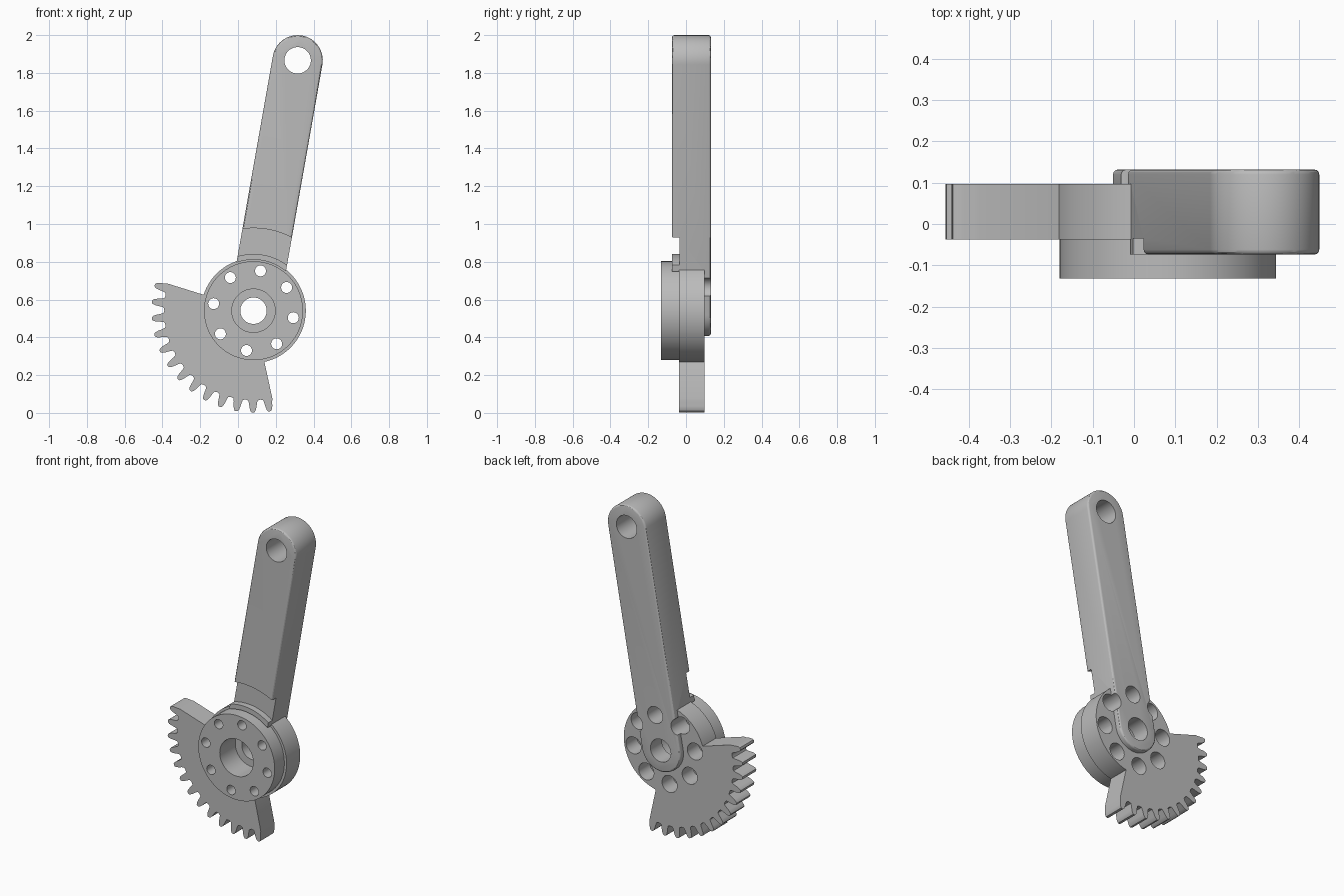
import bpy
import bmesh
from math import sin, cos, asin, radians, degrees, pi
from mathutils import Matrix

if "Cube" in bpy.data.objects:
    bpy.data.objects.remove(bpy.data.objects["Cube"])

# One grey for the whole part
grey = bpy.data.materials.new("plain grey")
grey.use_nodes = True
grey.diffuse_color = (0.5, 0.5, 0.5, 1)
grey.node_tree.nodes["Principled BSDF"].inputs["Base Color"].default_value = (0.5, 0.5, 0.5, 1)

# Main sizes, with the hub axis at the origin and the arm pointing up
HUB_X, HUB_Z, TILT = 0.082, 0.541, 10
ARM_LEN, ARM_R = 1.346, 0.133
FRONT, BACK = -0.132, 0.132
ARM_FRONT, MID_FRONT, MID_BACK = -0.074, -0.037, 0.097
DISC_R, RING_R, LIP_R, STEP_R = 0.262, 0.277, 0.30, 0.437
BORE_R, BOLT_CIRCLE = 0.07, 0.214
ROOT_R, TIP_R, TEETH, PITCH = 0.472, 0.54, 13, 360 / 38


def polar(r, deg):
    return r * cos(radians(deg)), r * sin(radians(deg))


def arc(r, a, b, n, cx=0, cz=0):
    pts = [polar(r, a + (b - a) * i / n) for i in range(n + 1)]
    return [(x + cx, z + cz) for x, z in pts]


def finish(name, bm):
    bmesh.ops.recalc_face_normals(bm, faces=bm.faces)
    mesh = bpy.data.meshes.new(name)
    bm.to_mesh(mesh)
    bm.free()
    mesh.materials.append(grey)
    obj = bpy.data.objects.new(name, mesh)
    bpy.context.collection.objects.link(obj)
    return obj


def prism(name, outline, y0, y1):
    """Extrude an x-z outline from y0 to y1."""
    bm = bmesh.new()
    face = bm.faces.new([bm.verts.new((x, y0, z)) for x, z in outline])
    out = bmesh.ops.extrude_face_region(bm, geom=[face])["geom"]
    moved = [g for g in out if isinstance(g, bmesh.types.BMVert)]
    bmesh.ops.translate(bm, verts=moved, vec=(0, y1 - y0, 0))
    return finish(name, bm)


def turned(name, profile, cx=0, cz=0, n=48):
    """Solid of revolution about y from (radius, y) steps."""
    bm = bmesh.new()
    rings = []
    for r, y in profile:
        pts = arc(r, 0, 360 - 360 / n, n - 1, cx, cz)
        rings.append([bm.verts.new((x, y, z)) for x, z in pts])
    for a, b in zip(rings, rings[1:]):
        for i in range(n):
            j = (i + 1) % n
            bm.faces.new((a[i], a[j], b[j], b[i]))
    bm.faces.new(rings[0])
    bm.faces.new(rings[-1])
    return finish(name, bm)


def bake(obj):
    """Replace the mesh by its modified result."""
    graph = bpy.context.evaluated_depsgraph_get()
    mesh = bpy.data.meshes.new_from_object(obj.evaluated_get(graph))
    obj.modifiers.clear()
    obj.data = mesh


def cut(obj, cutters):
    for c in cutters:
        mod = obj.modifiers.new("cut", "BOOLEAN")
        mod.operation, mod.solver, mod.object = "DIFFERENCE", "EXACT", c
    bake(obj)


# Hub: front disc stepping out to a wider ring
hub = turned("hub", [(DISC_R, FRONT), (DISC_R, MID_FRONT),
                     (RING_R, MID_FRONT), (RING_R, MID_BACK)], n=96)

# Arm: long rounded bar with softened rims
arm_outline = (arc(ARM_R, 0, 180, 32, 0, ARM_LEN) + arc(ARM_R, 180, 360, 32))
arm = prism("arm", arm_outline, ARM_FRONT, BACK)
bevel = arm.modifiers.new("soft rim", "BEVEL")
bevel.width, bevel.segments = 0.012, 3
bevel.limit_method, bevel.angle_limit = "ANGLE", radians(60)
bake(arm)

# Lip: curved ridge on the arm just outside the disc
inner = DISC_R + 0.008
a_in, a_out = degrees(asin(ARM_R / inner)), degrees(asin(ARM_R / LIP_R))
lip = prism("arm_lip", arc(inner, 90 - a_in, 90 + a_in, 24)
            + arc(LIP_R, 90 + a_out, 90 - a_out, 24), ARM_FRONT, MID_FRONT + 0.005)

# Gear sector: rounded teeth between two nearly radial sides
START, END, MIDDLE = 172.3, 292, 232.3
flank = [(3.0, ROOT_R + 0.004), (2.5, 0.49), (2.0, 0.515), (1.5, 0.53), (0.8, TIP_R - 0.001)]
gear_outline = [polar(ROOT_R + 0.002, START)]
for t in range(TEETH):
    mid = MIDDLE + (t - TEETH // 2) * PITCH
    gear_outline += [polar(r, mid - w) for w, r in flank]
    gear_outline.append(polar(TIP_R, mid))
    gear_outline += [polar(r, mid + w) for w, r in reversed(flank)]
    if t < TEETH - 1:
        gear_outline.append(polar(ROOT_R, mid + PITCH / 2))
gear_outline.pop(0)
gear_outline += arc(RING_R - 0.007, END, START, 40)
gear = prism("gear_sector", gear_outline, MID_FRONT, MID_BACK)

# Stepped bores: centre hole wide at the front, bolt holes wide at the back
bores = [turned("centre_bore", [(0.115, FRONT - 0.05), (0.115, 0.02),
                                (BORE_R, 0.02), (BORE_R, BACK + 0.05)])]
for k in range(8):
    x, z = polar(BOLT_CIRCLE, 90 + 45 * k)
    bores.append(turned("bolt_bore", [(0.029, FRONT - 0.05), (0.029, -0.01),
                                      (0.052, -0.01), (0.052, BACK + 0.05)], x, z, 32))
tip_hole = turned("tip_hole", [(BORE_R, FRONT), (BORE_R, BACK + 0.05)], 0, ARM_LEN)
hub_room = turned("hub_room", [(RING_R - 0.007, FRONT - 0.05),
                               (RING_R - 0.007, MID_BACK - 0.003)], n=96)
step = turned("step_cut", [(STEP_R, FRONT - 0.05), (STEP_R, MID_FRONT + 0.002)], n=128)

cut(hub, bores)
cut(arm, [hub_room, step, tip_hole] + bores)
for cutter in bores + [tip_hole, hub_room, step]:
    bpy.data.objects.remove(cutter)

# Tilt the whole lever and put it in place
place = Matrix.Translation((HUB_X, 0, HUB_Z)) @ Matrix.Rotation(radians(TILT), 4, "Y")
bpy.ops.object.select_all(action="DESELECT")
for obj in (hub, arm, lip, gear):
    obj.data.transform(place)
    obj.select_set(True)
bpy.context.view_layer.objects.active = hub
bpy.ops.object.shade_smooth_by_angle(angle=radians(30))
